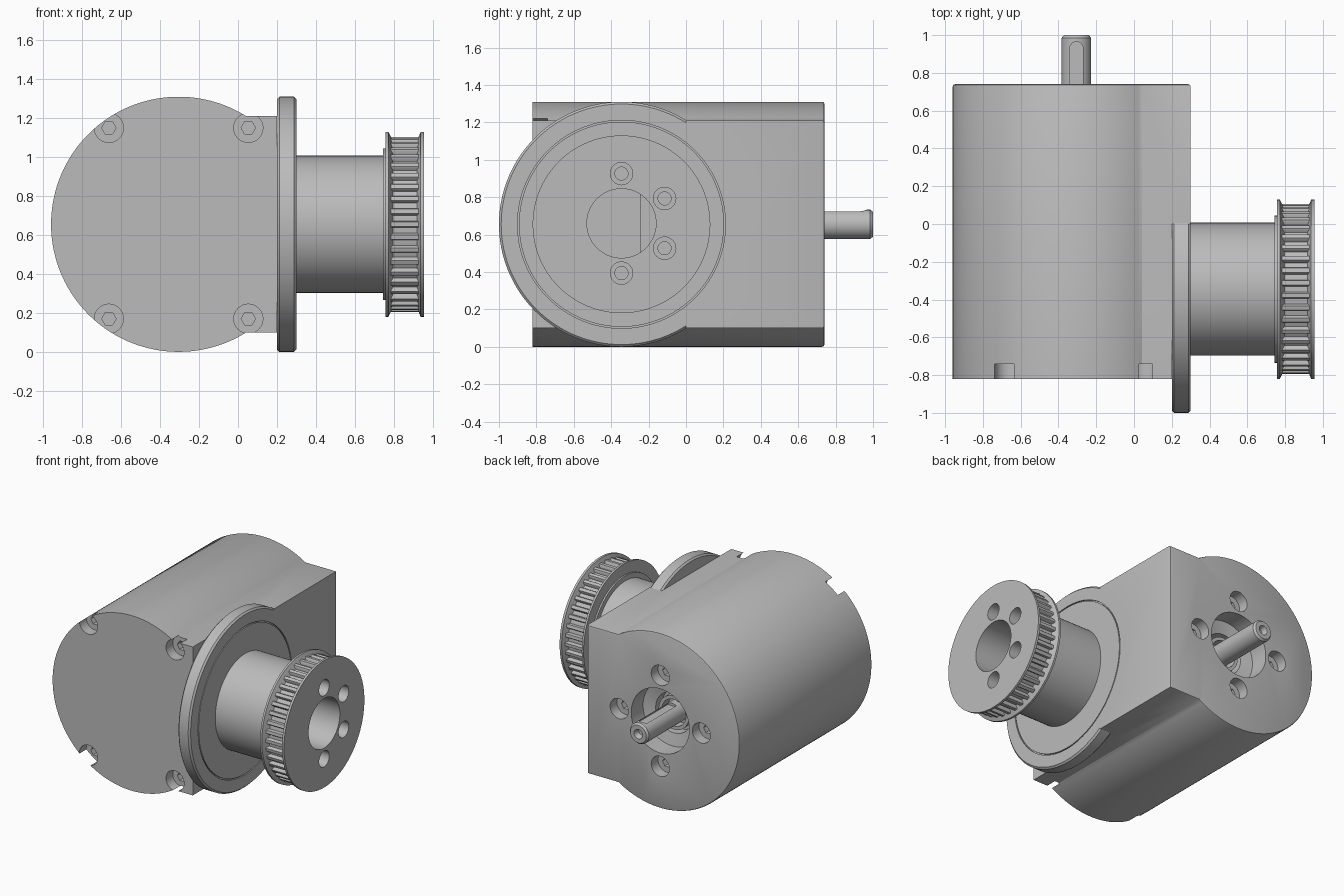
import bpy, bmesh
from math import sin, cos, pi, asin
from mathutils import Vector

if "Cube" in bpy.data.objects:
    bpy.data.objects.remove(bpy.data.objects["Cube"])

grey = bpy.data.materials.new("machined_grey")
grey.use_nodes = True
grey.diffuse_color = (0.5, 0.5, 0.5, 1)
grey.node_tree.nodes["Principled BSDF"].inputs["Base Color"].default_value = (0.5, 0.5, 0.5, 1)

R, CZ = 0.655, 0.655      # main radius and axis height
BX, FY = -0.305, -0.345   # motor axis x, output axis y


def finish(name, bm):
    bmesh.ops.recalc_face_normals(bm, faces=bm.faces)
    mesh = bpy.data.meshes.new(name)
    bm.to_mesh(mesh)
    bm.free()
    mesh.materials.append(grey)
    ob = bpy.data.objects.new(name, mesh)
    bpy.context.collection.objects.link(ob)
    return ob


def lathe(name, profile, axis, centre, segs=96, closed=False):
    """Revolve (radius, position) points about a line along x or y."""
    bm = bmesh.new()
    rings = []
    for r, a in profile:
        ring = []
        for i in range(segs):
            t = 2 * pi * i / segs
            u, v = centre[0] + r * cos(t), centre[1] + r * sin(t)
            ring.append(bm.verts.new((a, u, v) if axis == "x" else (u, a, v)))
        rings.append(ring)
    pairs = list(zip(rings, rings[1:]))
    if closed:
        pairs.append((rings[-1], rings[0]))
    else:
        bm.faces.new(rings[0])
        bm.faces.new(rings[-1])
    for p, q in pairs:
        for i in range(segs):
            j = (i + 1) % segs
            bm.faces.new((p[i], p[j], q[j], q[i]))
    return finish(name, bm)


def add_prism(bm, points, vec):
    base = bm.faces.new([bm.verts.new(p) for p in points])
    ext = bmesh.ops.extrude_face_region(bm, geom=[base], use_keep_orig=True)
    top = [g for g in ext["geom"] if isinstance(g, bmesh.types.BMVert)]
    bmesh.ops.translate(bm, verts=top, vec=vec)


def prism(name, points, vec):
    bm = bmesh.new()
    add_prism(bm, points, Vector(vec))
    return finish(name, bm)


def box(name, lo, hi):
    pts = [(lo[0], lo[1], lo[2]), (hi[0], lo[1], lo[2]), (hi[0], hi[1], lo[2]), (lo[0], hi[1], lo[2])]
    return prism(name, pts, (0, 0, hi[2] - lo[2]))


def combine(ob, other, operation="DIFFERENCE"):
    other.hide_render = True
    mod = ob.modifiers.new("combine", "BOOLEAN")
    mod.operation, mod.solver, mod.object = operation, "EXACT", other
    bpy.context.view_layer.objects.active = ob
    bpy.ops.object.modifier_apply(modifier=mod.name)
    bpy.data.objects.remove(other)


def cut_hole(ob, axis, centre, r, start, end, segs=32):
    combine(ob, lathe("cutter", [(r, start), (r, end)], axis, centre, segs))


# Housing: round motor barrel with a square side
FRONT, BACK, SIDE, HALF = -0.82, 0.74, 0.3, 0.555
a0 = asin(HALF / R)
angles = [a0 + (2 * pi - 2 * a0) * i / 110 for i in range(111)]
outline = [(BX + R * cos(t), FRONT, CZ + R * sin(t)) for t in angles]
outline += [(SIDE, FRONT, CZ - HALF), (SIDE, FRONT, CZ + HALF)]
bm = bmesh.new()
add_prism(bm, outline, Vector((0, BACK - FRONT, 0)))
rim = [e for e in bm.edges if all(v.co.y > BACK - 0.01 for v in e.verts)]
bmesh.ops.bevel(bm, geom=rim, offset=0.012, segments=2, profile=0.5, affect="EDGES")
housing = finish("housing", bm)
combine(housing, box("cutter", (0.2, -1, 0), (0.5, 0, 1.4)))

# Round output flange
flange = lathe("flange", [(R - 0.012, 0.2), (R, 0.212), (R, 0.288), (R - 0.012, SIDE)],
               "x", (FY, CZ), 128)
combine(housing, flange, "UNION")
combine(housing, lathe("cutter", [(0.548, 0.29), (0.556, 0.29), (0.556, 0.31), (0.548, 0.31)],
                       "x", (FY, CZ), 128, True))

# Counterbored screw holes, front and back
for sx in (-1, 1):
    for sz in (-1, 1):
        c = (BX + sx * 0.358, CZ + 0.005 + sz * 0.49)
        cut_hole(housing, "y", c, 0.075, -0.9, -0.74)
        cut_hole(housing, "y", c, 0.037, -0.8, -0.69, 6)
for k in range(4):
    c = (BX + 0.34 * cos(k * pi / 2), CZ + 0.34 * sin(k * pi / 2))
    cut_hole(housing, "y", c, 0.075, 0.66, 0.9)
    cut_hole(housing, "y", c, 0.037, 0.6, 0.7, 6)

# Stepped recess around the motor shaft
combine(housing, lathe("cutter", [(0.15, 0.5), (0.15, 0.58), (0.24, 0.6), (0.24, 0.9)],
                       "y", (BX, CZ), 64))
bearing = lathe("bearing_ring", [(0.1, 0.5), (0.1, 0.58), (0.125, 0.58), (0.125, 0.5)],
                "y", (BX, CZ), 64, True)

# Motor shaft with centre hole and keyway
shaft = lathe("motor_shaft", [(0.078, 0.48), (0.078, 0.985), (0.066, 1.0), (0.035, 1.0), (0.022, 0.96)],
              "y", (BX, CZ), 48)
slot = [(BX + 0.035 * cos(pi * i / 12), 0.93 + 0.035 * sin(pi * i / 12), 0.715) for i in range(13)]
slot += [(BX - 0.035, 0.6, 0.715), (BX + 0.035, 0.6, 0.715)]
combine(shaft, prism("cutter", slot, (0, 0, 0.1)))

# Output hub and belt pulley
pulley = lathe("hub_and_pulley", [
    (0.352, 0.28), (0.352, 0.745), (0.39, 0.745), (0.39, 0.757), (0.475, 0.757), (0.475, 0.772),
    (0.425, 0.797), (0.425, 0.918), (0.475, 0.938), (0.475, 0.955)], "x", (FY, CZ))
cut_hole(pulley, "x", (FY, CZ + 0.005), 0.185, 0.4, 1.1, 64)
for deg in (-90, -30, 30, 90):
    t = deg * pi / 180
    c = (FY + 0.266 * cos(t), CZ + 0.005 + 0.266 * sin(t))
    cut_hole(pulley, "x", c, 0.06, 0.85, 1.1)
    cut_hole(pulley, "x", c, 0.035, 0.78, 0.9, 24)
key_flat = box("bore_flat", (0.38, -0.245, 0.5), (0.52, -0.15, 0.82))

# Pulley teeth
bm = bmesh.new()
TEETH = 42
for i in range(TEETH):
    t = 2 * pi * i / TEETH
    section = [(0.415, -0.3), (0.443, -0.24), (0.45, -0.17), (0.45, 0.17), (0.443, 0.24), (0.415, 0.3)]
    pts = [(0.783, FY + r * cos(t + w * 2 * pi / TEETH), CZ + r * sin(t + w * 2 * pi / TEETH))
           for r, w in section]
    add_prism(bm, pts, Vector((0.146, 0, 0)))
teeth = finish("pulley_teeth", bm)

# Smooth round surfaces, keep machined edges crisp
for ob in (housing, bearing, shaft, pulley, key_flat, teeth):
    bpy.ops.object.select_all(action="DESELECT")
    ob.select_set(True)
    bpy.context.view_layer.objects.active = ob
    bpy.ops.object.shade_smooth_by_angle(angle=pi / 6)
